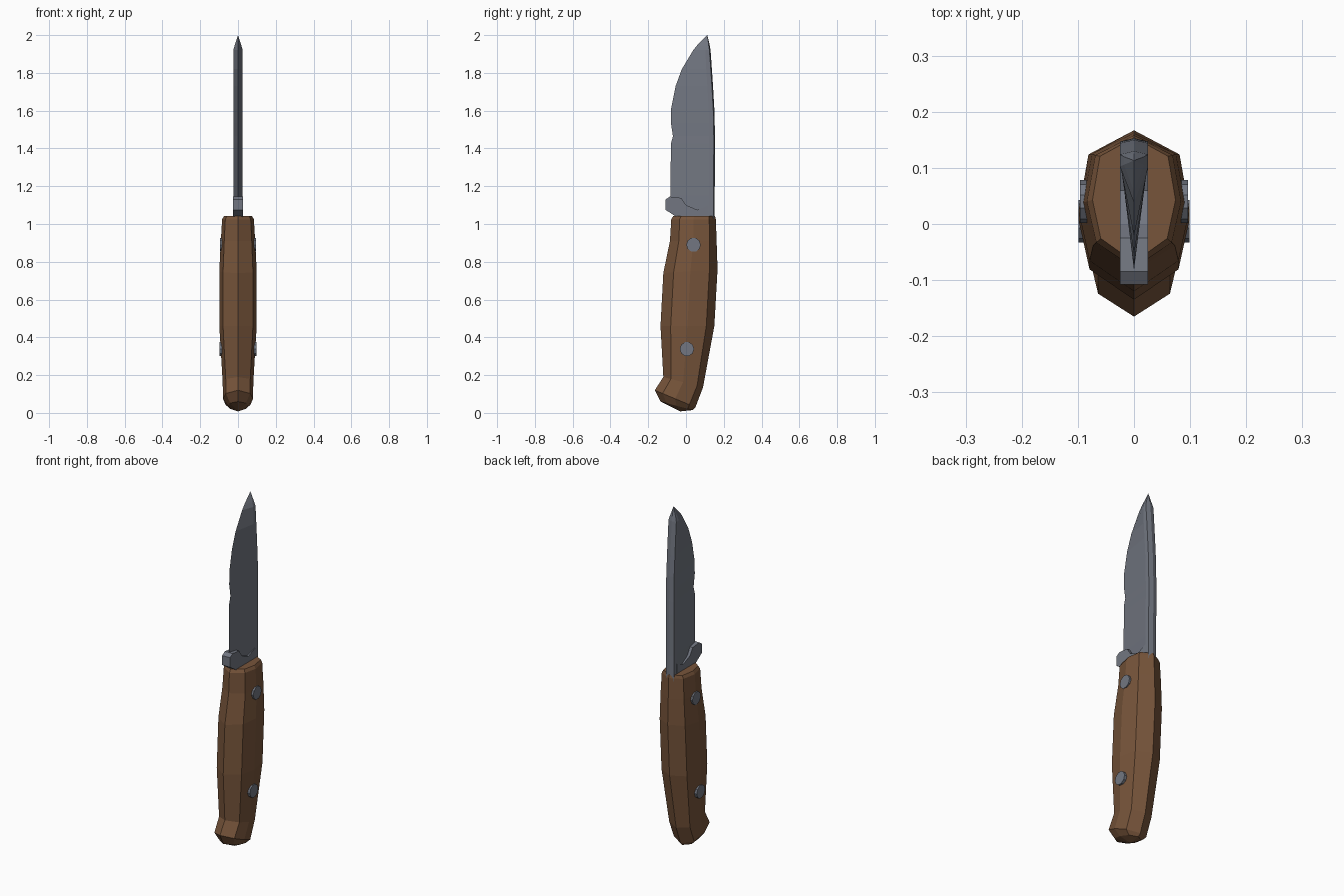
import bpy, bmesh, math
from mathutils import Matrix

if "Cube" in bpy.data.objects:
    bpy.data.objects.remove(bpy.data.objects["Cube"])


def material(name, rgb):
    m = bpy.data.materials.new(name)
    m.diffuse_color = (*rgb, 1)
    m.use_nodes = True
    m.node_tree.nodes["Principled BSDF"].inputs["Base Color"].default_value = m.diffuse_color
    return m


wood = material("brown wood", (0.185, 0.09, 0.043))
steel = material("grey steel", (0.168, 0.183, 0.22))


def finish(name, bm, mat):
    bmesh.ops.recalc_face_normals(bm, faces=bm.faces)
    me = bpy.data.meshes.new(name)
    bm.to_mesh(me)
    bm.free()
    me.materials.append(mat)
    ob = bpy.data.objects.new(name, me)
    bpy.context.collection.objects.link(ob)
    return ob


def loft(name, sections, mat, start=None, end=None):
    """Skin closed sections; each end gets a point fan or a flat cap."""
    bm = bmesh.new()
    rings = [[bm.verts.new(p) for p in s] for s in sections]
    n = len(rings[0])
    for a, b in zip(rings, rings[1:]):
        for i in range(n):
            j = (i + 1) % n
            bm.faces.new((a[i], a[j], b[j], b[i]))
    for ring, tip in ((rings[0], start), (rings[-1], end)):
        if tip:
            v = bm.verts.new(tip)
            for i in range(n):
                bm.faces.new((ring[i], ring[(i + 1) % n], v))
        else:
            bm.faces.new(ring)
    return finish(name, bm, mat)


def mirrored(half):
    """Close a half section (first and last points on x = 0)."""
    return half + [(-x, y, z) for x, y, z in half[-2:0:-1]]


# Handle: (front y, front z, back y, back z, half width)
def handle_section(yf, zf, yb, zb, w):
    d = yb - yf
    pts = [(0, 0), (0.8 * w, 0.19), (w, 0.5), (0.82 * w, 0.85), (0, 1)]
    return mirrored([(x, yf + d * t, zf + (zb - zf) * t) for x, t in pts])


handle_rows = [
    (-0.135, 0.06, 0.035, 0.015, 0.052),
    (-0.165, 0.12, 0.05, 0.03, 0.08),
    (-0.12, 0.19, 0.09, 0.135, 0.081),
    (-0.135, 0.46, 0.15, 0.46, 0.099),
    (-0.12, 0.74, 0.167, 0.76, 0.099),
    (-0.085, 0.91, 0.162, 0.91, 0.091),
    (-0.078, 1.025, 0.158, 1.025, 0.084),
    (-0.068, 1.042, 0.154, 1.042, 0.074),
]
loft("handle", [handle_section(*r) for r in handle_rows], wood,
     start=(0, -0.03, 0.008))

# Blade: (z, cutting edge y, spine y), wedge ground from the spine
blade_rows = [
    (1.0, -0.05, 0.152), (1.15, -0.083, 0.152), (1.39, -0.08, 0.153),
    (1.425, -0.08, 0.153), (1.465, -0.069, 0.153), (1.535, -0.08, 0.152),
    (1.61, -0.079, 0.15), (1.73, -0.055, 0.143), (1.82, -0.022, 0.137),
    (1.92, 0.038, 0.13), (1.945, 0.058, 0.126),
]


def blade_section(z, ye, ys):
    w = 0.025 if z < 1.93 else 0.018
    ridge = ys - min(0.03, 0.3 * (ys - ye))
    return mirrored([(0, ye, z), (w, ridge, z), (w, ys - 0.006, z), (0, ys, z)])


loft("blade", [blade_section(*r) for r in blade_rows], steel,
     end=(0, 0.113, 2.0))

# Finger guard: unground full-thickness block below the cutting edge
guard_outline = [(-0.085, 1.145), (-0.108, 1.13), (-0.108, 1.075), (-0.04, 1.03),
                 (0.12, 1.03), (0.12, 1.1), (0.06, 1.075), (0.0, 1.1), (-0.025, 1.138)]
loft("finger_guard", [[(x, y, z) for y, z in guard_outline]
                      for x in (-0.0252, 0.0252)], steel)

# Rivets through the handle, showing on both sides
for name, y, z, half in (("upper_rivet", 0.04, 0.89, 0.096),
                         ("lower_rivet", 0.005, 0.338, 0.099)):
    bm = bmesh.new()
    bmesh.ops.create_cone(bm, cap_ends=True, segments=10, radius1=0.038,
                          radius2=0.038, depth=2 * half,
                          matrix=Matrix.Translation((0, y, z))
                          @ Matrix.Rotation(math.pi / 2, 4, 'Y'))
    finish(name, bm, steel)
